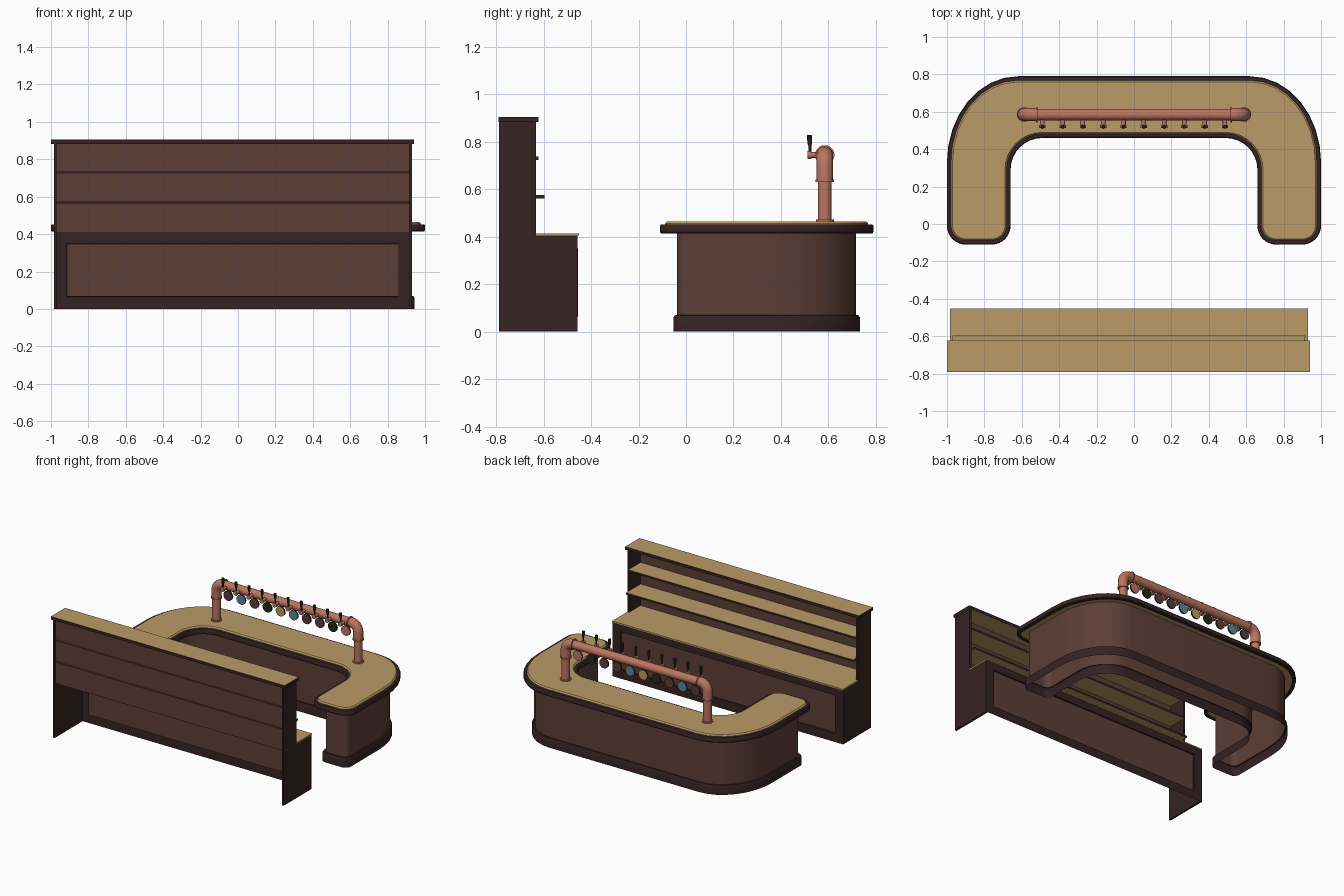
import bpy, bmesh, math
from mathutils import Vector

if "Cube" in bpy.data.objects:
    bpy.data.objects.remove(bpy.data.objects["Cube"])


def material(name, r, g, b):
    m = bpy.data.materials.new(name)
    m.diffuse_color = (r, g, b, 1)
    m.use_nodes = True
    m.node_tree.nodes["Principled BSDF"].inputs["Base Color"].default_value = m.diffuse_color
    return m


TAN = material("tan wood", 0.49, 0.33, 0.14)
BROWN = material("brown wood", 0.108, 0.049, 0.037)
DARK = material("dark wood", 0.036, 0.016, 0.017)
COPPER = material("copper", 0.50, 0.18, 0.12)
BLACK = material("olive black", 0.018, 0.02, 0.01)
BLUE = material("dull blue", 0.10, 0.25, 0.31)
MAUVE = material("mauve brown", 0.08, 0.045, 0.05)


def finish(name, bm, mats, smooth=True, fix=True):
    if fix:
        bmesh.ops.recalc_face_normals(bm, faces=bm.faces)
    me = bpy.data.meshes.new(name)
    bm.to_mesh(me)
    bm.free()
    for m in mats:
        me.materials.append(m)
    if smooth:
        for p in me.polygons:
            p.use_smooth = True
        me.set_sharp_from_angle(angle=math.radians(35))
    ob = bpy.data.objects.new(name, me)
    bpy.context.collection.objects.link(ob)
    return ob


def skin(bm, rings, closed=False):
    """Bridge consecutive rings of vertices."""
    pairs = list(zip(rings, rings[1:])) + ([(rings[-1], rings[0])] if closed else [])
    for a, b in pairs:
        n = len(a)
        for i in range(n):
            bm.faces.new((a[i], a[(i + 1) % n], b[(i + 1) % n], b[i]))


def box(name, lo, hi, side, top=None):
    """Box whose up and down faces may have another colour."""
    bm = bmesh.new()
    bmesh.ops.create_cube(bm, size=1)
    for v in bm.verts:
        v.co = [lo[i] + (v.co[i] + 0.5) * (hi[i] - lo[i]) for i in range(3)]
    bm.normal_update()
    for f in bm.faces:
        f.material_index = 1 if top and abs(f.normal.z) > 0.5 else 0
    return finish(name, bm, [side, top] if top else [side], smooth=False)


def tube(name, pts, radii, mat, sides=20, cap_mat=None):
    """Round rod along a path with one radius per point."""
    bm = bmesh.new()
    pts = [Vector(p) for p in pts]
    rings = []
    for i, p in enumerate(pts):
        t = (pts[min(i + 1, len(pts) - 1)] - pts[max(i - 1, 0)]).normalized()
        u = Vector((0, 1, 0)) if abs(t.y) < 0.6 else Vector((1, 0, 0))
        u = (u - t * u.dot(t)).normalized()
        w = t.cross(u)
        rings.append([bm.verts.new(p + radii[i] * (u * math.cos(a) + w * math.sin(a)))
                      for a in (2 * math.pi * k / sides for k in range(sides))])
    skin(bm, rings)
    for r in (rings[0], rings[-1]):
        bm.faces.new(r).material_index = 1 if cap_mat else 0
    return finish(name, bm, [mat, cap_mat] if cap_mat else [mat])


# ---- U-shaped counter outline, inset by d ----
def u_outline(d):
    small = max(0.1 - d, 0.045)
    r_in = 0.17 + d
    # right half: corner, direction in, direction out, radii along each
    corners = [
        ((0.66 + d, 0.46 + d), (1, 0), (0, -1), r_in, r_in),
        ((0.66 + d, -0.11 + d), (0, -1), (1, 0), small, small),
        ((1 - d, -0.11 + d), (1, 0), (0, 1), small, small),
        ((1 - d, 0.79 - d), (0, 1), (-1, 0), 0.46 - d, 0.38 - d),
    ]
    half = []
    for c, a, b, ra, rb in corners:
        n = 9
        for k in range(n):
            t = math.pi / 2 * k / (n - 1)
            s, q = ra * (1 - math.sin(t)), rb * (1 - math.cos(t))
            half.append((c[0] - a[0] * s + b[0] * q, c[1] - a[1] * s + b[1] * q))
    return half + [(-x, y) for x, y in reversed(half)]


def u_loft(name, levels, mat, closed=False, caps=False):
    bm = bmesh.new()
    rings = [[bm.verts.new((x, y, z)) for x, y in u_outline(d)] for d, z in levels]
    skin(bm, rings, closed)
    if caps:
        bm.faces.new(rings[0])
        bm.faces.new(rings[-1])
    return finish(name, bm, [mat])


u_loft("counter_body", [(0.073, 0.065), (0.073, 0.43)], BROWN)
u_loft("counter_plinth", [(0.057, 0), (0.057, 0.06), (0.062, 0.069), (0.073, 0.07)], DARK)
u_loft("counter_rim", [(0.004, 0.415), (0, 0.42), (0, 0.446), (0.004, 0.452),
                       (0.024, 0.452), (0.024, 0.415)], DARK, closed=True)
u_loft("counter_top", [(0.022, 0.425), (0.022, 0.456), (0.03, 0.465)], TAN, caps=True)

# ---- copper tap rail ----
PY, PZ, PX = 0.585, 0.745, 0.588
tube("tap_rail", [(-0.53, PY, PZ), (0.53, PY, PZ)], [0.031] * 2, COPPER)
for s, side in ((-1, "left"), (1, "right")):
    tube(side + "_upright", [(s * PX, PY, 0.46), (s * PX, PY, 0.66)], [0.029] * 2, COPPER)
    tube(side + "_base_flange", [(s * PX, PY, 0.46), (s * PX, PY, 0.474)], [0.038] * 2, COPPER)
    tube(side + "_upright_collar", [(s * PX, PY, 0.632), (s * PX, PY, 0.641)], [0.039] * 2, COPPER)
    tube(side + "_rail_collar", [(s * 0.525, PY, PZ), (s * 0.517, PY, PZ)], [0.041] * 2, COPPER)
    R = 0.055
    bend = [(s * (PX - R + R * math.cos(a)), PY, PZ - R + R * math.sin(a))
            for a in (math.pi / 2 * k / 8 for k in range(9))]
    path = [(s * PX, PY, 0.64)] + bend + [(s * 0.52, PY, PZ)]
    tube(side + "_elbow", path, [0.035] * len(path), COPPER)

# ---- ten taps with handles and round badges ----
badges = [MAUVE, BLUE, BROWN, BLACK, TAN, BLUE, MAUVE, BROWN, BLACK, COPPER]
for i, col in enumerate(badges):
    x = -0.49 + i * 0.1085
    n = str(i + 1)
    tube("tap_spout_" + n, [(x, 0.57, PZ), (x, 0.53, PZ), (x, 0.53, PZ), (x, 0.512, PZ)],
         [0.012, 0.012, 0.017, 0.017], COPPER, 12)
    tube("tap_handle_" + n, [(x, 0.524, 0.755), (x, 0.522, 0.785), (x, 0.522, 0.79),
                             (x, 0.52, 0.826), (x, 0.52, 0.83)],
         [0.006, 0.006, 0.009, 0.011, 0.008], BLACK, 10)
    tube("badge_" + n, [(x, PY - 0.006, 0.672), (x, PY + 0.006, 0.672)], [0.037] * 2,
         BLACK, 20, col)
    tube("badge_stem_" + n, [(x, PY, 0.69), (x, PY, 0.725)], [0.006] * 2, COPPER, 8)

# ---- back bar ----
X0, X1 = -0.985, 0.93
# L-shaped end panels
for name, xa in (("left_end_panel", X0), ("right_end_panel", X1 - 0.015)):
    bm = bmesh.new()
    prof = [(-0.788, 0), (-0.457, 0), (-0.457, 0.406), (-0.632, 0.406), (-0.632, 0.885), (-0.788, 0.885)]
    rings = [[bm.verts.new((x, y, z)) for y, z in prof] for x in (xa, xa + 0.015)]
    skin(bm, rings)
    bm.faces.new(rings[0])
    bm.faces.new(rings[1])
    finish(name, bm, [DARK], smooth=False)

box("back_bar_top", (-1, -0.79, 0.883), (0.94, -0.622, 0.905), DARK, TAN)
box("back_panel", (X0 + 0.015, -0.776, 0.405), (X1 - 0.015, -0.768, 0.884), BROWN)
box("cabinet_top", (X0, -0.77, 0.406), (X1, -0.452, 0.415), TAN)
for name, z, yf in (("lower_shelf", 0.562, -0.597), ("upper_shelf", 0.724, -0.622)):
    box(name, (X0 + 0.015, -0.779, z), (X1 - 0.015, yf, z + 0.014), DARK, TAN)

# cabinet front: frame with a recessed brown panel
bm = bmesh.new()


def rect(m, z0, z1, y):
    return [bm.verts.new((x, y, z)) for x, z in
            ((X1 - m, z0), (X0 + m, z0), (X0 + m, z1), (X1 - m, z1))]


rings = [rect(0, 0, 0.406, -0.456), rect(0.068, 0.065, 0.35, -0.456), rect(0.07, 0.067, 0.348, -0.465)]
skin(bm, rings)
bm.faces.new(rings[2]).material_index = 1
finish("cabinet_front", bm, [DARK, BROWN], smooth=False, fix=False)
